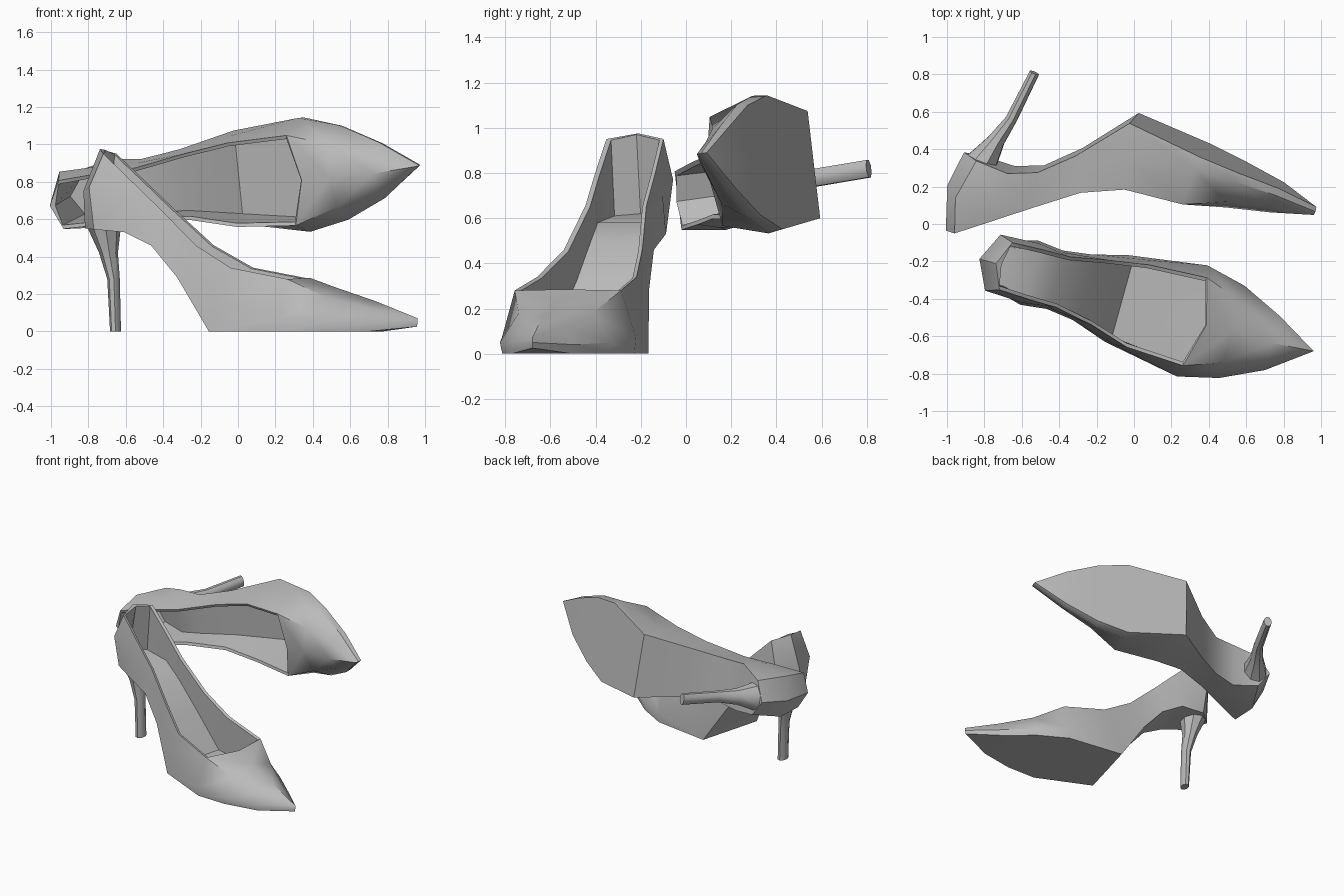
import bpy
import bmesh
import math
from mathutils import Matrix, Vector

cube = bpy.data.objects.get("Cube")
if cube:
    bpy.data.objects.remove(cube, do_unlink=True)


def make_material(name, color):
    mat = bpy.data.materials.new(name)
    mat.use_nodes = True
    mat.diffuse_color = color
    mat.node_tree.nodes["Principled BSDF"].inputs["Base Color"].default_value = color
    return mat


grey = make_material("grey", (0.5, 0.5, 0.5, 1))

# Half outlines of one shoe from heel to toe: (along, half width, height)
sole = [(-.755, 0, .55), (-.67, .13, .545), (-.488, .178, .53), (-.345, .162, .46),
        (-.195, .182, .29), (0, .24, 0), (.42, .3, 0), (.64, .245, 0),
        (.865, .14, 0), (1.085, 0, .025)]
side = [(-.764, 0, .75), (-.69, .155, .77), (-.48, .165, .7), (-.345, .152, .57),
        (-.15, .175, .36), (.05, .237, .17), (.42, .308, .07), (.64, .256, .05),
        (.865, .15, .04), (1.09, 0, .05)]
rim = [(-.672, 0, .975), (-.617, .131, .95), (-.45, .138, .795), (-.3, .14, .655),
       (-.09, .18, .46), (.12, .228, .34), (.436, .244, .28)]
floor = [(-.71, 0, .62), (-.64, .1, .61), (-.47, .13, .58), (-.34, .125, .5),
         (-.17, .145, .32), (.03, .2, .06), (.44, .24, .03), (.56, 0, .03)]
shoulder = [(.64, .17, .18), (.865, .09, .12), (1.09, 0, .07)]
ridge = [(.5, 0, .285), (.64, 0, .235), (.865, 0, .16), (1.09, 0, .07)]


def centre_line(row):
    return [(s, 0, z) for s, t, z in row]


def inner_edge(row):
    # Topline moved inwards by the thickness of the upper
    return [(s + .03 if t == 0 and s < 0 else s - .005, max(t - .02, 0), z - .005)
            for s, t, z in row]


def lean(p):
    # The fore part swings slightly to the right
    s, t, z = p
    amount = min(max((s + .1) / .2, 0), 1) * min(max((1.09 - s) / .2, 0), 1)
    return Vector((s, t - .017 * amount, z))


def bridge(bm, row_a, row_b, mirror):
    # Faces between two rows, dropping repeated corners
    for i in range(len(row_a) - 1):
        corners = []
        for p in (row_a[i], row_a[i + 1], row_b[i + 1], row_b[i]):
            if p not in corners:
                corners.append(p)
        if len(corners) > 2:
            bm.faces.new([bm.verts.new(lean((s, t * mirror, z))) for s, t, z in corners])


def finish(bm, name, placement):
    bmesh.ops.remove_doubles(bm, verts=bm.verts, dist=.0005)
    bmesh.ops.recalc_face_normals(bm, faces=bm.faces)
    mesh = bpy.data.meshes.new(name)
    bm.to_mesh(mesh)
    bm.free()
    mesh.materials.append(grey)
    mesh.transform(placement)
    obj = bpy.data.objects.new(name, mesh)
    bpy.context.scene.collection.objects.link(obj)
    bpy.ops.object.select_all(action="DESELECT")
    obj.select_set(True)
    bpy.context.view_layer.objects.active = obj
    bpy.ops.object.shade_smooth_by_angle(angle=math.radians(38))


def build_body(name, placement):
    # Sole, upper, toe cap, lining and insole as one closed shell
    bm = bmesh.new()
    topline = rim + ridge[:1]
    lining = inner_edge(topline)
    pairs = [(centre_line(sole), sole), (sole, side), (side, rim + shoulder),
             (rim[-1:] + shoulder, ridge), (topline, lining),
             (lining, floor), (floor[:-1], centre_line(floor[:-1])),
             (floor[-2:], centre_line(floor[-2:]))]
    for mirror in (1, -1):
        for row_a, row_b in pairs:
            bridge(bm, row_a, row_b, mirror)
    finish(bm, name, placement)


def build_heel(name, placement, sides=8):
    # Slim heel: (height, centre along, radius along, radius across)
    levels = [(0, -.586, .028, .042), (.28, -.597, .033, .042),
              (.42, -.625, .05, .058), (.56, -.65, .09, .105)]
    bm = bmesh.new()
    rings = []
    for z, centre, along, across in levels:
        angles = [math.tau * (k + .5) / sides for k in range(sides)]
        rings.append([bm.verts.new((centre + along * math.cos(a), across * math.sin(a), z))
                      for a in angles])
    for low, high in zip(rings, rings[1:]):
        for k in range(sides):
            n = (k + 1) % sides
            bm.faces.new((low[k], low[n], high[n], high[k]))
    bm.faces.new(rings[0])
    bm.faces.new(rings[-1])
    finish(bm, name, placement)


def frame(origin, forward, left):
    # Placement from an origin, the toe direction and the left direction
    x = Vector(forward).normalized()
    z = x.cross(Vector(left)).normalized()
    basis = Matrix((x, z.cross(x), z)).transposed().to_4x4()
    return Matrix.Translation(origin) @ basis


# One shoe stands, the other lies on its side behind it
placements = {
    "standing": frame((-.09, -.39, 0), (.964, -.266, 0), (.266, .964, 0)),
    "lying": frame((0, .565, .845), (.908, -.416, .045), (-.083, -.124, .988)),
}
for label, placement in placements.items():
    build_body(label + "_shoe_body", placement)
    build_heel(label + "_shoe_heel", placement)
